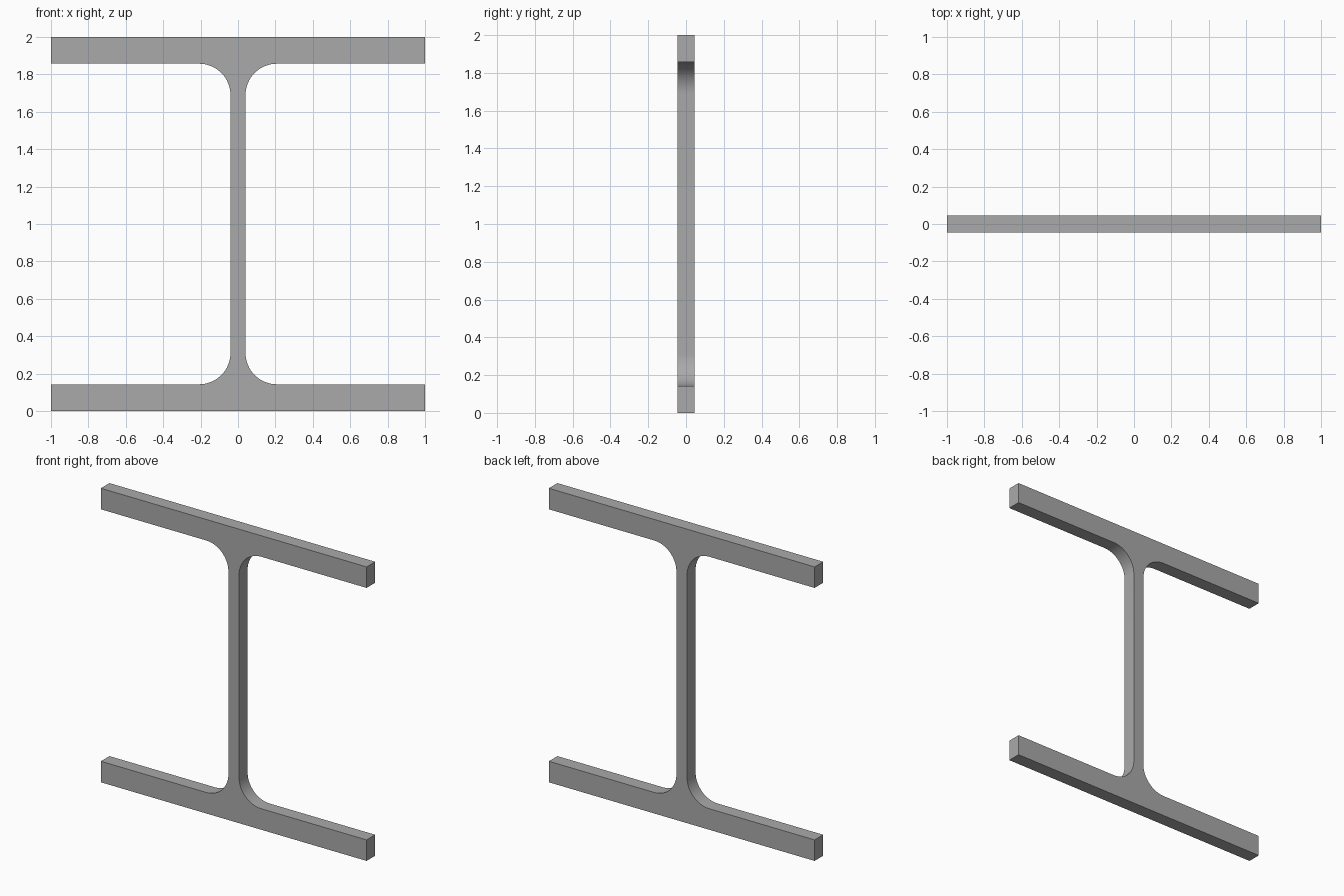
import bpy, bmesh, math

if "Cube" in bpy.data.objects:
    bpy.data.objects.remove(bpy.data.objects["Cube"])

HALF_W, HEIGHT, HALF_D = 1.0, 2.0, 0.046
FLANGE, WEB, R, STEPS = 0.143, 0.04, 0.168, 16

steel = bpy.data.materials.new("steel grey")
steel.diffuse_color = (0.4, 0.4, 0.4, 1)
steel.use_nodes = True
steel.node_tree.nodes["Principled BSDF"].inputs["Base Color"].default_value = steel.diffuse_color

# Lower right quarter of the section: flange corner, flange tip, fillet into web
quarter = [(HALF_W, 0), (HALF_W, FLANGE)]
for i in range(STEPS + 1):
    a = math.pi / 2 * i / STEPS
    quarter.append((WEB + R - R * math.sin(a), FLANGE + R - R * math.cos(a)))

# Mirror the quarter up, then across
right = quarter + [(x, HEIGHT - z) for x, z in reversed(quarter)]
outline = right + [(-x, z) for x, z in reversed(right)]

# Extrude the section through the depth
bm = bmesh.new()
front = bm.faces.new([bm.verts.new((x, -HALF_D, z)) for x, z in outline])
ext = bmesh.ops.extrude_face_region(bm, geom=[front], use_keep_orig=True)
moved = [v for v in ext["geom"] if isinstance(v, bmesh.types.BMVert)]
bmesh.ops.translate(bm, verts=moved, vec=(0, 2 * HALF_D, 0))
bmesh.ops.recalc_face_normals(bm, faces=bm.faces[:])

mesh = bpy.data.meshes.new("i_beam_slice")
bm.to_mesh(mesh)
bm.free()
mesh.materials.append(steel)
beam = bpy.data.objects.new("i_beam_slice", mesh)
bpy.context.collection.objects.link(beam)

# Smooth fillets, sharp edges elsewhere
bpy.context.view_layer.objects.active = beam
beam.select_set(True)
bpy.ops.object.shade_smooth_by_angle(angle=math.radians(30))
